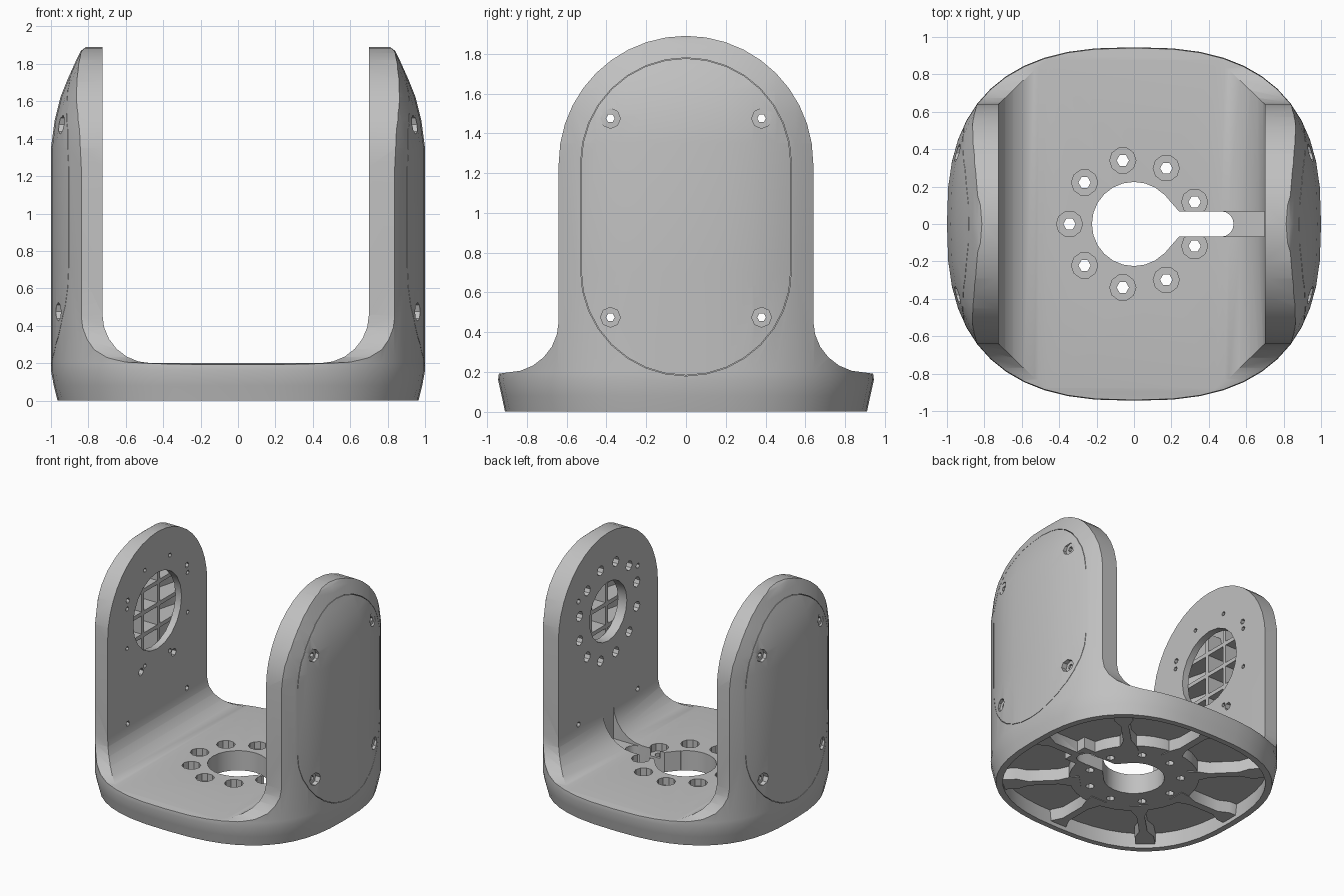
import bpy, bmesh, math

cube = bpy.data.objects.get("Cube")
if cube:
    bpy.data.objects.remove(cube, do_unlink=True)

grey = bpy.data.materials.new("light_grey")
grey.use_nodes = True
grey.diffuse_color = (0.53, 0.53, 0.53, 1)
grey.node_tree.nodes["Principled BSDF"].inputs["Base Color"].default_value = (0.53, 0.53, 0.53, 1)


def loft(name, rings):
    """Skin a closed solid through matching rings of points."""
    bm = bmesh.new()
    loops = [[bm.verts.new(p) for p in ring] for ring in rings]
    n = len(loops[0])
    for a, b in zip(loops, loops[1:]):
        for i in range(n):
            j = (i + 1) % n
            bm.faces.new((a[i], a[j], b[j], b[i]))
    bm.faces.new(loops[0])
    bm.faces.new(loops[-1])
    bmesh.ops.recalc_face_normals(bm, faces=bm.faces)
    mesh = bpy.data.meshes.new(name)
    bm.to_mesh(mesh)
    bm.free()
    mesh.materials.append(grey)
    obj = bpy.data.objects.new(name, mesh)
    bpy.context.collection.objects.link(obj)
    return obj


def prism(name, pts, axis, lo, hi):
    """Extrude a 2D outline along an axis."""
    place = {"X": lambda u, v, h: (h, u, v),
             "Y": lambda u, v, h: (u, h, v),
             "Z": lambda u, v, h: (u, v, h)}[axis]
    return loft(name, [[place(u, v, h) for u, v in pts] for h in (lo, hi)])


def arc(u, v, r, start, end, steps):
    angles = [math.radians(start + (end - start) * i / steps) for i in range(steps + 1)]
    return [(u + r * math.cos(t), v + r * math.sin(t)) for t in angles]


def disc(u, v, r, sides):
    return arc(u, v, r, 0, 360, sides)[:-1]


def box(u0, u1, v0, v1):
    return [(u0, v0), (u1, v0), (u1, v1), (u0, v1)]


def capsule(r):
    return arc(0, 1.25, r, 0, 180, 16) + arc(0, 0.71, r, 180, 360, 16)


def footprint(a, b, n=48):
    """Rounded-square outline with half widths a and b."""
    pts = []
    for i in range(n):
        c, s = math.cos(math.tau * i / n), math.sin(math.tau * i / n)
        pts.append((a * math.copysign(abs(c) ** (2 / 2.6), c),
                    b * math.copysign(abs(s) ** (2 / 2.6), s)))
    return pts


def combine(obj, tools, operation="DIFFERENCE"):
    """Apply booleans and discard the tools."""
    bpy.context.view_layer.objects.active = obj
    for tool in tools:
        mod = obj.modifiers.new("cut", "BOOLEAN")
        mod.operation = operation
        mod.solver = "EXACT"
        mod.object = tool
        bpy.ops.object.modifier_apply(modifier=mod.name)
        bpy.data.objects.remove(tool, do_unlink=True)
    return obj


def outer_solid(name, inset=0):
    levels = [(0, .965, .91), (.08, .985, .927), (.16, 1, .945), (.2, 1, .94), (.7, 1, .94),
              (1.35, 1, .94), (1.5, .98, .94), (1.62, .95, .94), (1.72, .91, .94),
              (1.82, .865, .94), (1.87, .84, .94), (1.9, .8, .94)]
    return loft(name, [[(x, y, z) for x, y in footprint(a - inset, b - inset / 4)]
                       for z, a, b in levels])


# Yoke: rounded block trimmed to the arched side profile, then slotted
body = outer_solid("yoke_body")
half = [(1.2, -.1), (1.2, .18), (.93, .193)] + arc(.9, .457, .26, 270, 180, 6)
side = half + arc(0, 1.25, .64, 0, 180, 20) + [(-y, z) for y, z in reversed(half)]
combine(body, [prism("side_profile", side, "X", -1.2, 1.2)], "INTERSECT")
slot = [(-.725, 2.2)] + arc(-.465, .46, .26, 180, 270, 6) + arc(.44, .46, .26, 270, 360, 6) + [(.70, 2.2)]
combine(body, [prism("slot", slot, "Y", -1.2, 1.2)])

# Underside hollow, leaving a thick central plate, keyway walls and radial ribs
hollow = loft("hollow", [[(x, y, z) for x, y in footprint(a, b)]
                         for z, a, b in ((-.05, .91, .86), (.13, .93, .88))])
keep = [prism("centre_plate", disc(0, 0, .48, 32), "Z", .04, .3),
        prism("key_wall", box(.1, .57, -.11, .11), "Z", .04, .3)]
for i in range(8):
    t = math.radians(45 * i)
    c, s = math.cos(t), math.sin(t)
    rib = [(.4, -.07), (.48, -.06), (.56, -.03), (.78, -.03), (.86, -.07), (1.3, -.08)]
    rib += [(u, -v) for u, v in reversed(rib)]
    keep.append(prism("rib", [(u * c - v * s, u * s + v * c) for u, v in rib], "Z", .035, .3))
combine(hollow, keep)
combine(body, [hollow])

# Centre bore, keyway and counterbored bolt circle
cuts = [prism("bore", disc(0, 0, .225, 24), "Z", -.2, .5),
        prism("keyway", [(0, -.16), (.16, -.16), (.24, -.068)] + arc(.465, 0, .068, -90, 90, 8)
              + [(.24, .068), (.16, .16), (0, .16)], "Z", -.2, .5),
        prism("cable_channel", box(.22, .699, -.068, .068), "Z", .19, .5)]
for i in range(9):
    t = math.radians(20 + 40 * i)
    x, y = .345 * math.cos(t), .345 * math.sin(t)
    cuts.append(prism("counterbore", disc(x, y, .07, 10), "Z", .14, .5))
    cuts.append(prism("bolt_hole", disc(x, y, .033, 6), "Z", -.1, .5))
combine(body, cuts)


# Arm pockets, thin curved covers and the rib grids behind them
def span(sign, lo, hi):
    return sorted((sign * lo, sign * hi))


def screw_cuts():
    return [prism("screw_hole", disc(y, z, .022, 6), "X", -1.2, 1.2)
            for y in (-.38, .38) for z in (.475, 1.475)]


for sign, label, radius in ((1, "left", .24), (-1, "right", .31)):
    combine(body, [prism("pocket", capsule(.53), "X", *span(sign, .78, 1.2)),
                   prism("window", disc(0, 1.25, radius, 20), "X", *span(sign, .6, .85))])

    cover = outer_solid(label + "_arm_cover")
    combine(cover, [prism("cover_shape", capsule(.527), "X", *span(sign, .785, 1.2))], "INTERSECT")
    combine(cover, [outer_solid("cover_inside", .05)])
    combine(cover, [prism("screw_seat", disc(y, z, .05, 8), "X", *span(sign, .93, 1.2))
                    for y in (-.38, .38) for z in (.475, 1.475)] + screw_cuts())

    ribs = [(f"{label}_upright_rib", box(y - .016, y + .016, .4, 1.6)) for y in (-.1, .1)]
    ribs += [(f"{label}_cross_rib", box(-.46, .46, z - .016, z + .016)) for z in (1.07, 1.25, 1.43)]
    for name, outline in ribs:
        combine(prism(name, outline, "X", *span(sign, .785, 1.1)),
                [outer_solid("rib_limit", .04)], "INTERSECT")

combine(body, screw_cuts())

# Mounting holes around each window
cuts = []
for i in range(12):
    t = math.radians(15 + 30 * i)
    cuts.append(prism("horn_hole", disc(.38 * math.cos(t), 1.25 + .38 * math.sin(t), .04, 8), "X", .6, .82))
for i in range(8):
    t = math.radians(22.5 + 45 * i)
    cuts.append(prism("small_hole", disc(.42 * math.cos(t), 1.25 + .42 * math.sin(t), .018, 6), "X", -.82, -.6))
for y in (-.21, .21):
    cuts.append(prism("lower_hole", disc(y, .83, .032, 6), "X", -.82, -.6))
combine(body, cuts)

# Smooth shading with sharp edges kept
for obj in bpy.context.scene.objects:
    obj.select_set(obj.type == "MESH")
bpy.context.view_layer.objects.active = body
bpy.ops.object.shade_smooth_by_angle(angle=math.radians(30))
